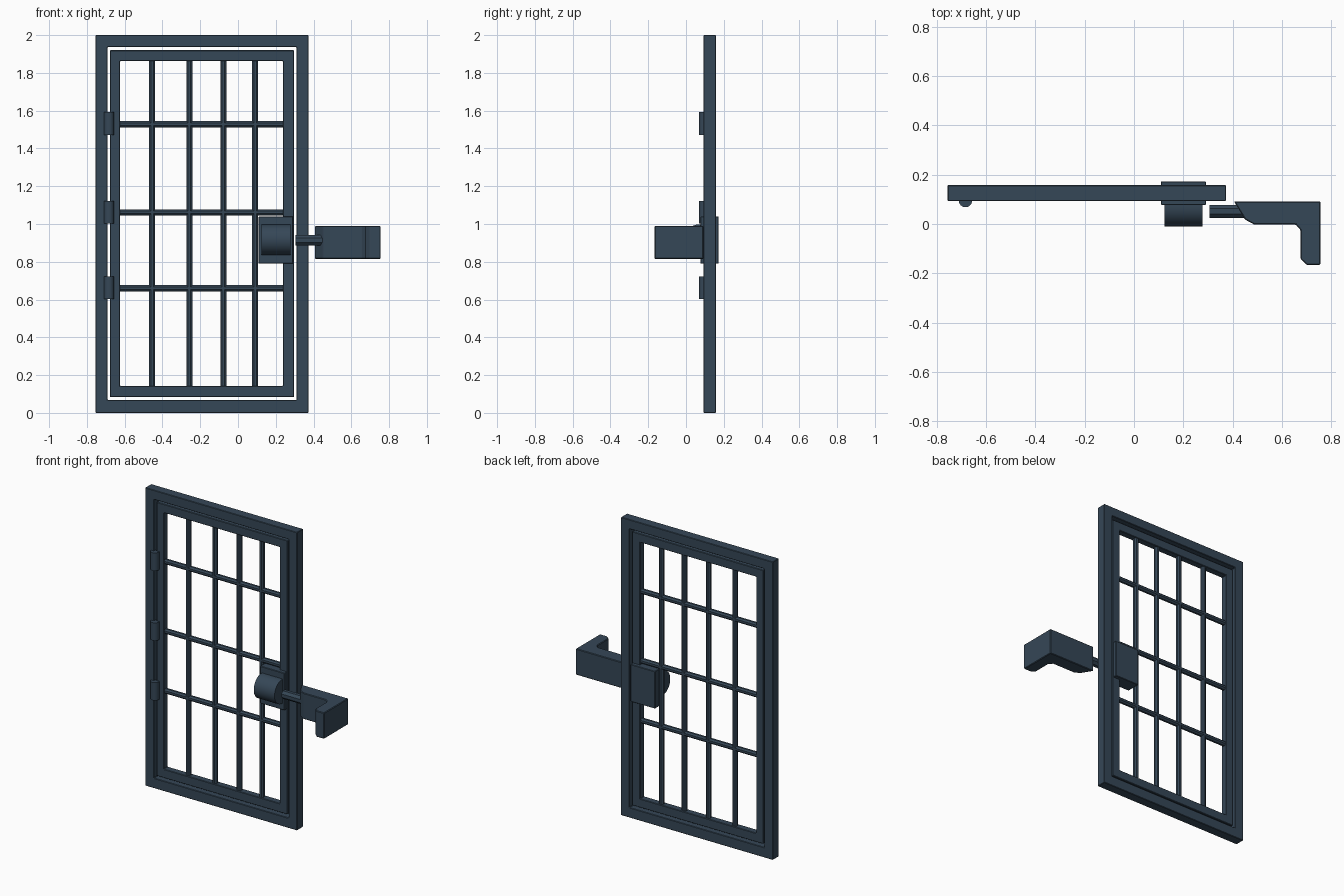
import bpy, bmesh, math
from mathutils import Matrix

if "Cube" in bpy.data.objects:
    bpy.data.objects.remove(bpy.data.objects["Cube"])

iron = bpy.data.materials.new("dark blue iron")
iron.diffuse_color = (0.036, 0.063, 0.095, 1)
iron.use_nodes = True
iron.node_tree.nodes["Principled BSDF"].inputs["Base Color"].default_value = iron.diffuse_color


def finish(name, bm, bevel=0.0):
    bmesh.ops.recalc_face_normals(bm, faces=bm.faces)
    me = bpy.data.meshes.new(name)
    bm.to_mesh(me)
    bm.free()
    me.materials.append(iron)
    ob = bpy.data.objects.new(name, me)
    bpy.context.collection.objects.link(ob)
    if bevel:
        m = ob.modifiers.new("bevel", 'BEVEL')
        m.width, m.segments = bevel, 1
    return ob


def prism(name, pts, axis, lo, hi, bevel=0.0):
    """Extrude a 2D outline along x (pts = y,z), or z (pts = x,y)."""
    bm = bmesh.new()
    put = (lambda a, b: (lo, a, b)) if axis == 'x' else (lambda a, b: (a, b, lo))
    f = bm.faces.new([bm.verts.new(put(a, b)) for a, b in pts])
    r = bmesh.ops.extrude_face_region(bm, geom=[f])
    d = (hi - lo, 0, 0) if axis == 'x' else (0, 0, hi - lo)
    bmesh.ops.translate(bm, verts=[v for v in r['geom'] if isinstance(v, bmesh.types.BMVert)], vec=d)
    return finish(name, bm, bevel)


def box(name, x0, x1, y0, y1, z0, z1, bevel=0.0):
    return prism(name, [(x0, y0), (x1, y0), (x1, y1), (x0, y1)], 'z', z0, z1, bevel)


def ring(name, outer, inner, y0, y1, bevel):
    """Rectangular frame; outer and inner are (x0, x1, z0, z1)."""
    bm = bmesh.new()
    loops = []
    for y in (y0, y1):
        for x0, x1, z0, z1 in (outer, inner):
            loops.append([bm.verts.new((x, y, z)) for x, z in ((x0, z0), (x1, z0), (x1, z1), (x0, z1))])
    fo, fi, bo, bi = loops
    for a, b in ((fo, fi), (fi, bi), (bi, bo), (bo, fo)):
        for i in range(4):
            j = (i + 1) % 4
            bm.faces.new((a[i], a[j], b[j], b[i]))
    return finish(name, bm, bevel)


def arc(cx, cy, r, n, a0, a1, full=False):
    k = n if full else n - 1
    return [(cx + r * math.cos(math.radians(a0 + (a1 - a0) * i / k)),
             cy + r * math.sin(math.radians(a0 + (a1 - a0) * i / k))) for i in range(n)]


# outer frame and door frame
ring("outer_frame", (-0.755, 0.373, 0, 2), (-0.69, 0.31, 0.068, 1.937), 0.093, 0.158, 0.003)
ring("door_frame", (-0.677, 0.296, 0.083, 1.92), (-0.624, 0.238, 0.142, 1.862), 0.103, 0.148, 0.003)

# octagonal bars
Y = 0.126
for x in (-0.455, -0.257, -0.077, 0.091):
    prism("upright_bar", arc(x, Y, 0.0175, 8, 22.5, 382.5, True), 'z', 0.13, 1.875)
for z in (1.528, 1.061, 0.66):
    prism("cross_bar", arc(Y, z, 0.0175, 8, 22.5, 382.5, True), 'x', -0.636, 0.25)

# half-round hinges
for z in (0.602, 1.003, 1.472):
    h = prism("hinge", arc(-0.683, 0.095, 0.027, 13, 180, 360) + [(-0.656, 0.11), (-0.71, 0.11)],
              'z', z, z + 0.12)

# lock plate with half-round housing
box("lock_plate", 0.109, 0.292, 0.077, 0.173, 0.79, 1.04, 0.003)
prism("lock_housing", arc(0.071, 0.917, 0.081, 25, 90, 270) + [(0.09, 0.836), (0.09, 0.998)], 'x', 0.124, 0.278)

# bolt and L-shaped handle
prism("bolt", arc(0.051, 0.914, 0.029, 8, 22.5, 382.5, True), 'x', 0.305, 0.45)
prism("handle", [(0.405, 0.092), (0.755, 0.092), (0.755, -0.166), (0.70, -0.166), (0.675, -0.142),
                 (0.675, -0.025), (0.655, -0.002), (0.487, -0.002), (0.45, 0.018)], 'z', 0.815, 0.99, 0.004)

for ob in bpy.data.objects:
    if ob.name.startswith(("hinge", "lock_housing")):
        bpy.context.view_layer.objects.active = ob
        bpy.ops.object.select_all(action='DESELECT')
        ob.select_set(True)
        bpy.ops.object.shade_smooth_by_angle(angle=math.radians(30))
